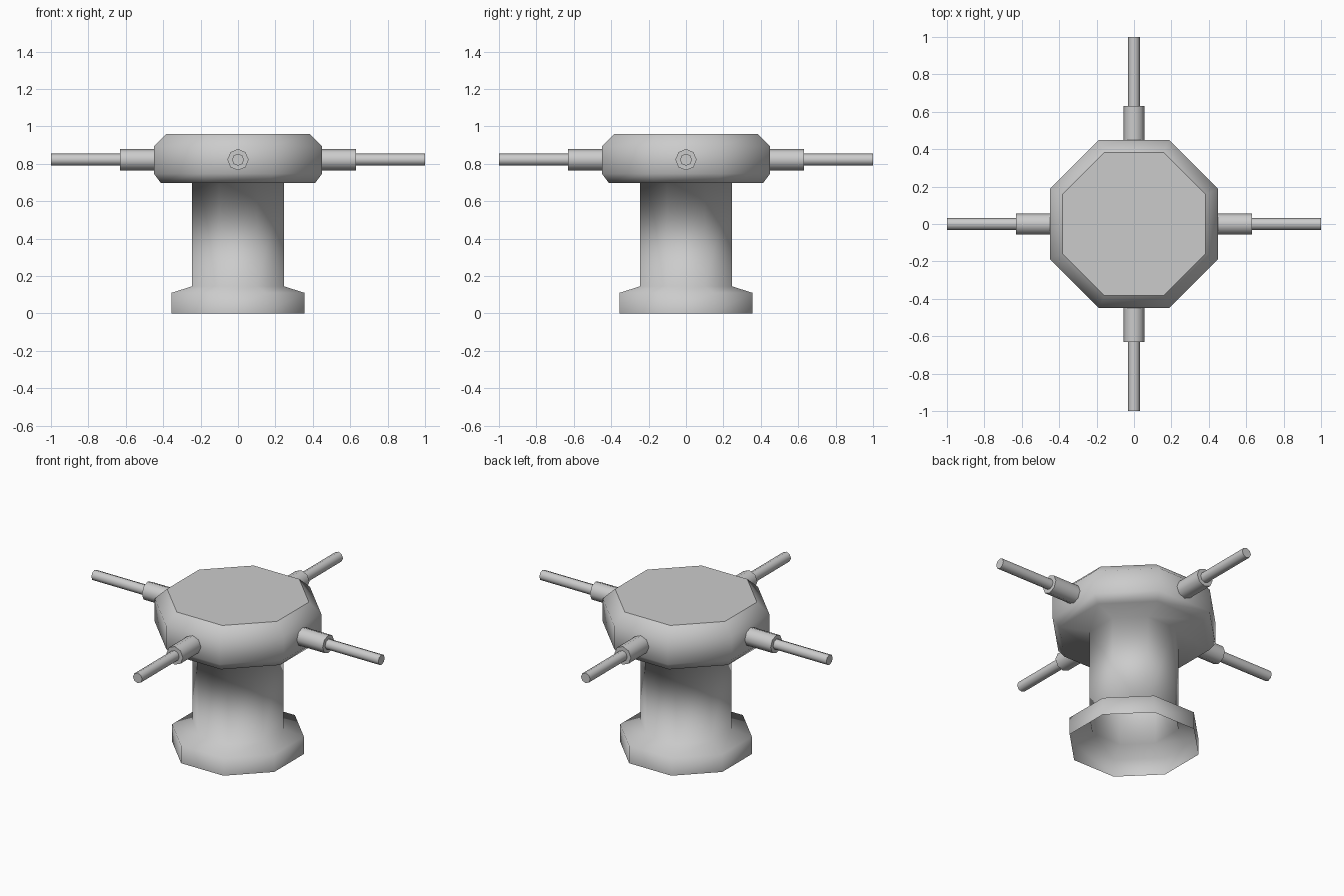
import bpy, bmesh, math
from mathutils import Matrix, Vector

cube = bpy.data.objects.get("Cube")
if cube:
    bpy.data.objects.remove(cube, do_unlink=True)

SIDES = 8
AXLE_Z = 0.822

grey = bpy.data.materials.new("plain_grey")
grey.use_nodes = True
grey.diffuse_color = (0.6, 0.6, 0.6, 1)
grey.node_tree.nodes["Principled BSDF"].inputs["Base Color"].default_value = (0.6, 0.6, 0.6, 1)


def turned(name, profile, cap_end=True, phase=0.0, matrix=Matrix()):
    """Sweep (radius, height) points into an eight-sided shell; the last ring can be capped."""
    bm = bmesh.new()
    rings = []
    for r, z in profile:
        angles = [phase + 2 * math.pi * i / SIDES for i in range(SIDES)]
        rings.append([bm.verts.new((r * math.cos(a), r * math.sin(a), z)) for a in angles])
    for low, high in zip(rings, rings[1:]):
        for i in range(SIDES):
            j = (i + 1) % SIDES
            bm.faces.new((low[i], low[j], high[j], high[i]))
    for f in bm.faces:
        f.smooth = True
    # Flat cap with a crisp rim
    if cap_end:
        cap = bm.faces.new(rings[-1])
        for e in cap.edges:
            e.smooth = False
    bm.transform(matrix)
    mesh = bpy.data.meshes.new(name)
    bm.to_mesh(mesh)
    bm.free()
    mesh.materials.append(grey)
    obj = bpy.data.objects.new(name, mesh)
    bpy.context.collection.objects.link(obj)
    return obj


# Body: open flared foot, hollow column and chamfered head, sized across the flats
flats = [(0.356, 0), (0.356, 0.11), (0.245, 0.145), (0.245, 0.698),
         (0.413, 0.698), (0.45, 0.747), (0.45, 0.893), (0.383, 0.96)]
across = math.cos(math.pi / SIDES)
turned("body", [(r / across, z) for r, z in flats], phase=math.pi / SIDES)

# Four arms: a thick socket with a thin rod, pointing along each side
for i, side in enumerate(("left", "back", "right", "front")):
    aim = (Matrix.Translation(Vector((0, 0, AXLE_Z)))
           @ Matrix.Rotation(i * math.pi / 2, 4, 'Z')
           @ Matrix.Rotation(math.pi / 2, 4, 'Y'))
    turned(side + "_socket", [(0.057, 0.44), (0.057, 0.63)], matrix=aim)
    turned(side + "_rod", [(0.032, 0.62), (0.032, 1.0)], matrix=aim)
